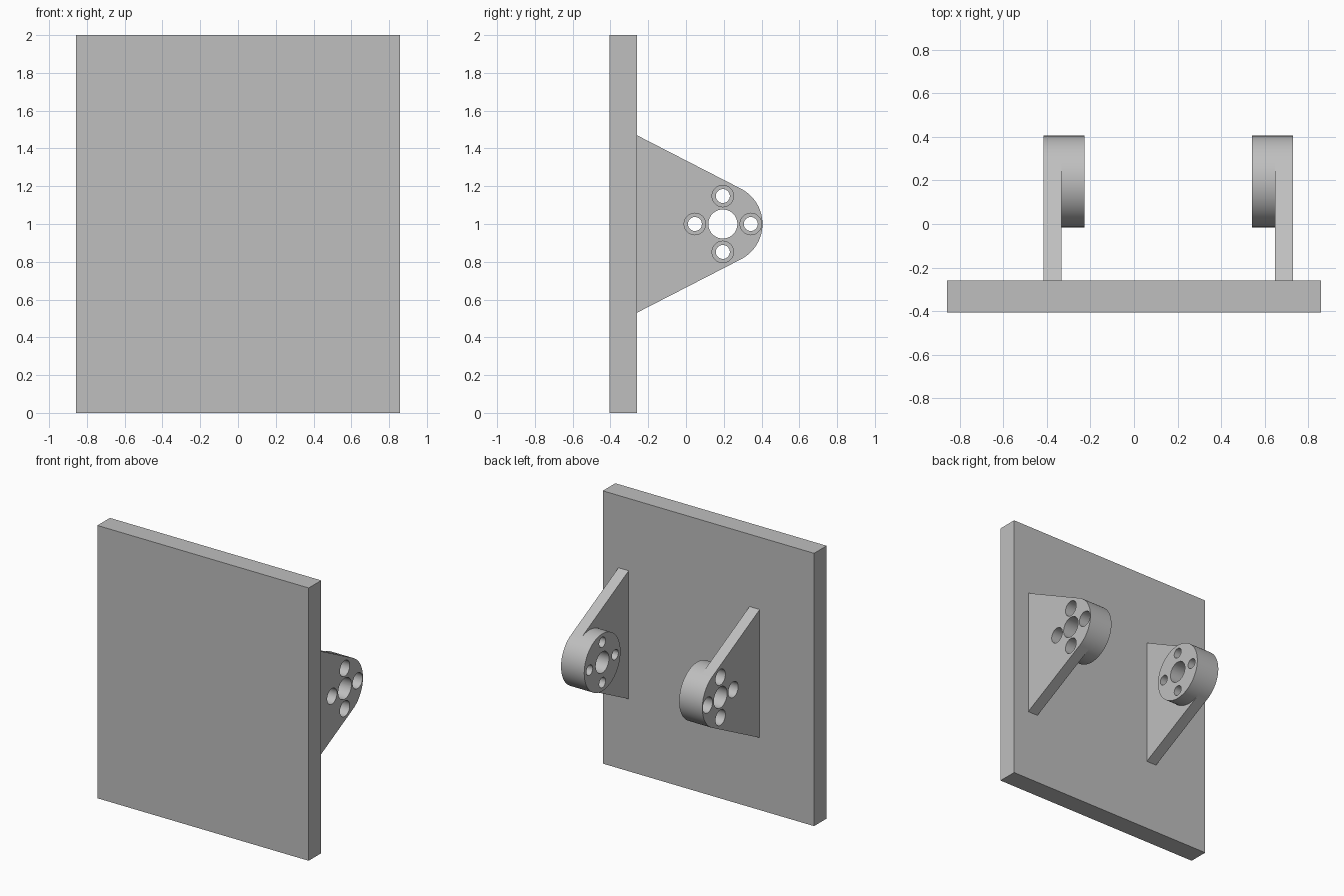
import bpy, bmesh
from math import sin, cos, pi, radians
from mathutils import Matrix, Vector

cube = bpy.data.objects.get("Cube")
if cube:
    bpy.data.objects.remove(cube, do_unlink=True)

grey = bpy.data.materials.new("plain grey")
grey.use_nodes = True
grey.diffuse_color = (0.52, 0.52, 0.52, 1)
grey.node_tree.nodes["Principled BSDF"].inputs["Base Color"].default_value = grey.diffuse_color

BACK = -0.26              # rear face of the base plate
CY, CZ, R = 0.195, 1.0, 0.21   # pivot axis and boss radius
MID = 0.157               # mirror plane between the brackets
OUTER, INNER, END = 0.573, 0.49, 0.385   # bracket offsets from that plane


def finish(name, bm):
    bmesh.ops.recalc_face_normals(bm, faces=bm.faces)
    mesh = bpy.data.meshes.new(name)
    bm.to_mesh(mesh)
    bm.free()
    mesh.materials.append(grey)
    obj = bpy.data.objects.new(name, mesh)
    bpy.context.collection.objects.link(obj)
    return obj


def activate(obj):
    bpy.ops.object.select_all(action='DESELECT')
    obj.select_set(True)
    bpy.context.view_layer.objects.active = obj


def arc(start, stop, steps):
    angles = [start + (stop - start) * i / steps for i in range(steps + 1)]
    return [(CY + R * cos(a), CZ + R * sin(a)) for a in angles]


def make_bracket(name, side):
    bm = bmesh.new()

    def ring(points, offset):
        return [bm.verts.new((MID + side * offset, y, z)) for y, z in points]

    def bridge(a, b):
        for i in range(len(a)):
            j = (i + 1) % len(a)
            bm.faces.new((a[i], a[j], b[j], b[i]))

    # Triangular web, tangent to the round boss
    t = radians(62.8)
    half = (R + (CY - BACK) * cos(t)) / sin(t)
    web = arc(-t, t, 28) + [(BACK, CZ + half), (BACK, CZ - half)]
    outer, inner = ring(web, OUTER), ring(web, INNER)
    bm.faces.new(outer)
    bridge(outer, inner)

    # Boss standing on the inner face of the web
    rear = arc(t, 2 * pi - t, 52)[1:-1]
    rear_verts = ring(rear, INNER)
    front_verts = inner[:-2]
    bm.faces.new([front_verts[-1]] + rear_verts + [front_verts[0], inner[-1], inner[-2]])
    end = ring(web[:-2] + rear, END)
    bridge(front_verts + rear_verts, end)
    bm.faces.new(end)
    return finish(name, bm)


def drill(obj, side, y, z, radius, lo, hi):
    bm = bmesh.new()
    place = Matrix.Translation((MID + side * (lo + hi) / 2, y, z)) @ Matrix.Rotation(pi / 2, 4, 'Y')
    bmesh.ops.create_cone(bm, cap_ends=True, segments=40, radius1=radius,
                          radius2=radius, depth=hi - lo, matrix=place)
    cutter = finish("hole_cutter", bm)
    cutter.hide_render = True
    mod = obj.modifiers.new("hole", 'BOOLEAN')
    mod.operation, mod.solver, mod.object = 'DIFFERENCE', 'EXACT', cutter
    activate(obj)
    bpy.ops.object.modifier_apply(modifier=mod.name)
    bpy.data.objects.remove(cutter, do_unlink=True)


# Base plate
bm = bmesh.new()
bmesh.ops.create_cube(bm, size=1)
bmesh.ops.scale(bm, vec=Vector((1.714, 0.145, 2)), verts=bm.verts)
bmesh.ops.translate(bm, vec=Vector((0, BACK - 0.0725, 1)), verts=bm.verts)
finish("base_plate", bm)

# Pair of mirrored brackets with a bore and four counterbored holes
for name, side in (("left_bracket", 1), ("right_bracket", -1)):
    bracket = make_bracket(name, side)
    drill(bracket, side, CY, CZ, 0.077, END - 0.1, OUTER + 0.1)
    for i in range(4):
        y, z = CY + 0.148 * cos(i * pi / 2), CZ + 0.148 * sin(i * pi / 2)
        drill(bracket, side, y, z, 0.037, END - 0.1, OUTER + 0.1)
        drill(bracket, side, y, z, 0.057, OUTER - 0.12, OUTER + 0.1)
    activate(bracket)
    bpy.ops.object.shade_smooth_by_angle(angle=radians(25))
